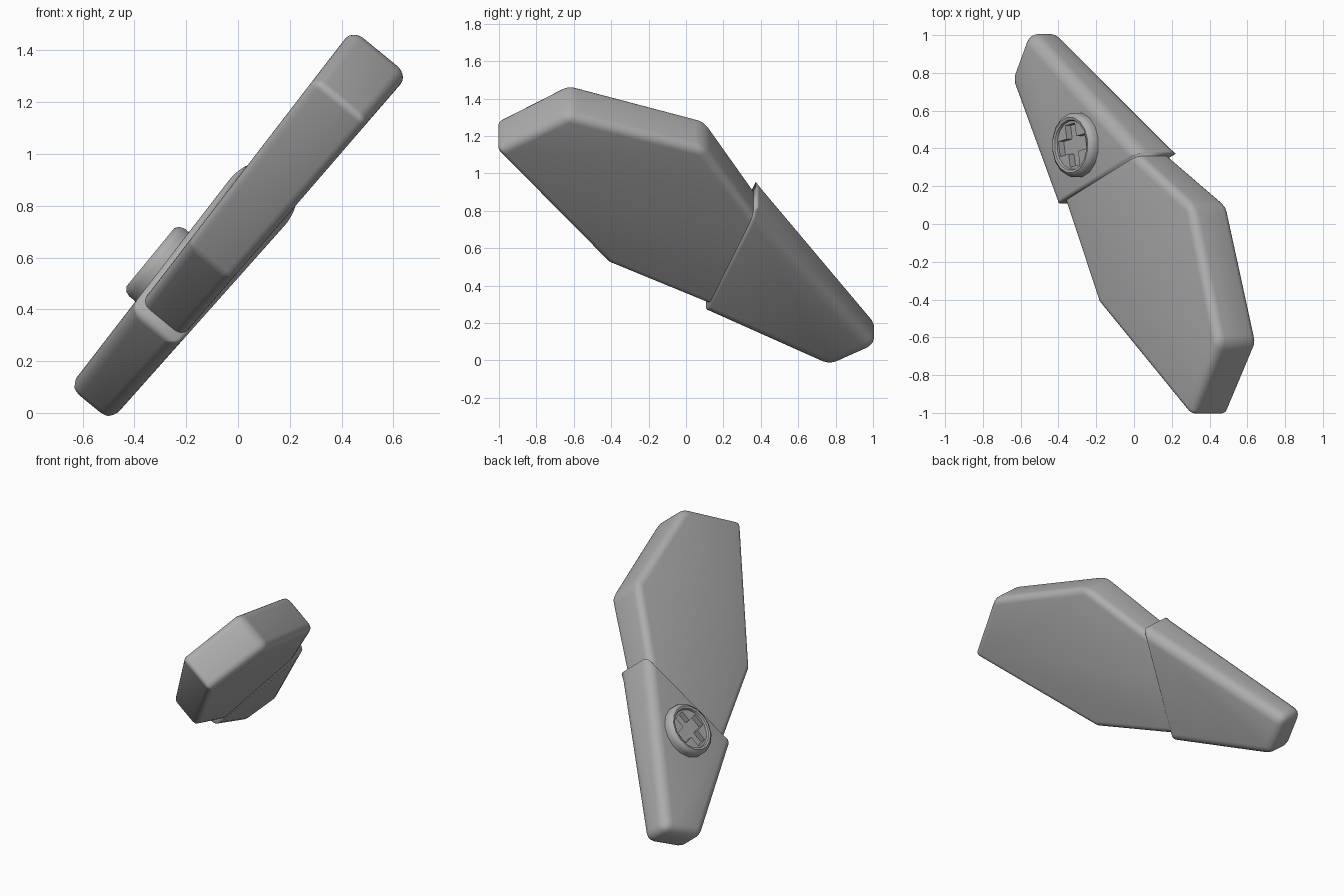
import bpy, bmesh, math
from mathutils import Matrix, Vector

cube = bpy.data.objects.get("Cube")
if cube:
    bpy.data.objects.remove(cube, do_unlink=True)

grey = bpy.data.materials.new("stone_grey")
grey.use_nodes = True
colour = (0.42, 0.42, 0.42, 1)
grey.diffuse_color = colour
grey.node_tree.nodes["Principled BSDF"].inputs["Base Color"].default_value = colour

# Tilted working frame: u runs up the slope, v along y, w out of the broad face
tilt = math.radians(50.6)
U = Vector((math.cos(tilt), 0, math.sin(tilt)))
V = Vector((0, 1, 0))
FRAME = Matrix((U, V, U.cross(V))).transposed().to_4x4()


def finish(name, bm):
    bmesh.ops.recalc_face_normals(bm, faces=bm.faces)
    bm.transform(FRAME)
    mesh = bpy.data.meshes.new(name)
    bm.to_mesh(mesh)
    bm.free()
    mesh.materials.append(grey)
    obj = bpy.data.objects.new(name, mesh)
    bpy.context.collection.objects.link(obj)
    return obj


def prism(bm, outline, low, high):
    """Extrude an outline between two heights, each a function of u."""
    bottom = [bm.verts.new((u, v, low(u))) for u, v in outline]
    top = [bm.verts.new((u, v, high(u))) for u, v in outline]
    bm.faces.new(bottom[::-1])
    bm.faces.new(top)
    for i in range(len(outline)):
        j = (i + 1) % len(outline)
        bm.faces.new((bottom[i], bottom[j], top[j], top[i]))
    return bottom, top


def rounded_slab(name, outline, low, high, rims, corners):
    """Tapered slab with its own rounding on each rim side and corner."""
    bm = bmesh.new()
    bottom, top = prism(bm, outline, low, high)
    weight = bm.edges.layers.float.new("bevel_weight_edge")
    width = max(rims + corners)
    for i, rim in enumerate(rims):
        j = (i + 1) % len(rims)
        for ring in (bottom, top):
            bm.edges.get((ring[i], ring[j]))[weight] = rim / width
        bm.edges.get((bottom[i], top[i]))[weight] = corners[i] / width
    obj = finish(name, bm)
    obj.data.shade_smooth()
    bevel = obj.modifiers.new("rounding", "BEVEL")
    bevel.limit_method = "WEIGHT"
    bevel.width = width
    bevel.segments = 5


# Blade: wedge slab whose narrow end is hidden in the sleeve
rounded_slab(
    "blade",
    [(1.185, -1.015), (1.435, -0.63), (1.19, 0.1), (0.71, 0.37),
     (0.32, 0.57), (0.0, 0.42), (0.085, 0.13), (0.378, -0.41)],
    lambda u: 0.355 - 0.025 * u, lambda u: 0.555 + 0.031 * u,
    [0.05, 0.05, 0.05, 0.05, 0.02, 0.04, 0.04, 0.035],
    [0.03, 0.05, 0.05, 0.02, 0.02, 0.02, 0.02, 0.02])

# Sleeve: holder that wraps the narrow end, with a thin lip at the opening
rounded_slab(
    "sleeve",
    [(0.045, 0.1), (0.775, 0.38), (-0.2, 1.03), (-0.355, 0.77)],
    lambda u: 0.347 - 0.04 * u, lambda u: 0.577 + 0.03 * u,
    [0.018, 0.07, 0.06, 0.055], [0.025, 0.02, 0.06, 0.06])

# Round boss: turned ring with a sunken floor
SIDES = 16
boss = Matrix.Translation((0.25, 0.418, 0)) @ Matrix.Rotation(math.radians(11), 4, "Z")
bm = bmesh.new()
profile = [(0.172, 0.54), (0.172, 0.61), (0.165, 0.631), (0.148, 0.643),
           (0.134, 0.64), (0.129, 0.63), (0.129, 0.59)]
rings = []
for r, w in profile:
    rings.append([bm.verts.new((r * math.cos(math.tau * k / SIDES),
                                r * math.sin(math.tau * k / SIDES), w))
                  for k in range(SIDES)])
for a, b in zip(rings, rings[1:]):
    for k in range(SIDES):
        n = (k + 1) % SIDES
        bm.faces.new((a[k], a[n], b[n], b[k]))
bm.faces.new(rings[0][::-1])
bm.faces.new(rings[-1])
bm.transform(boss)
ring = finish("boss_ring", bm)
bpy.ops.object.select_all(action="DESELECT")
ring.select_set(True)
bpy.context.view_layer.objects.active = ring
bpy.ops.object.shade_smooth_by_angle(angle=math.radians(40))

# Four quarters of a disc that together leave a closed cross-shaped socket
ARM, REACH, RIM = 0.04, 0.112, 0.131
arc = [math.pi / 2 * k / 4 for k in range(5)]
quarter = [(ARM, ARM), (REACH, ARM), (REACH, 0)]
quarter += [(RIM * math.cos(t), RIM * math.sin(t)) for t in arc]
quarter += [(0, REACH), (ARM, REACH)]
bm = bmesh.new()
for q in range(4):
    turn = Matrix.Rotation(q * math.pi / 2, 2)
    prism(bm, [tuple(turn @ Vector(p)) for p in quarter],
          lambda u: 0.58, lambda u: 0.627)
bm.transform(boss)
finish("socket_quarters", bm)
